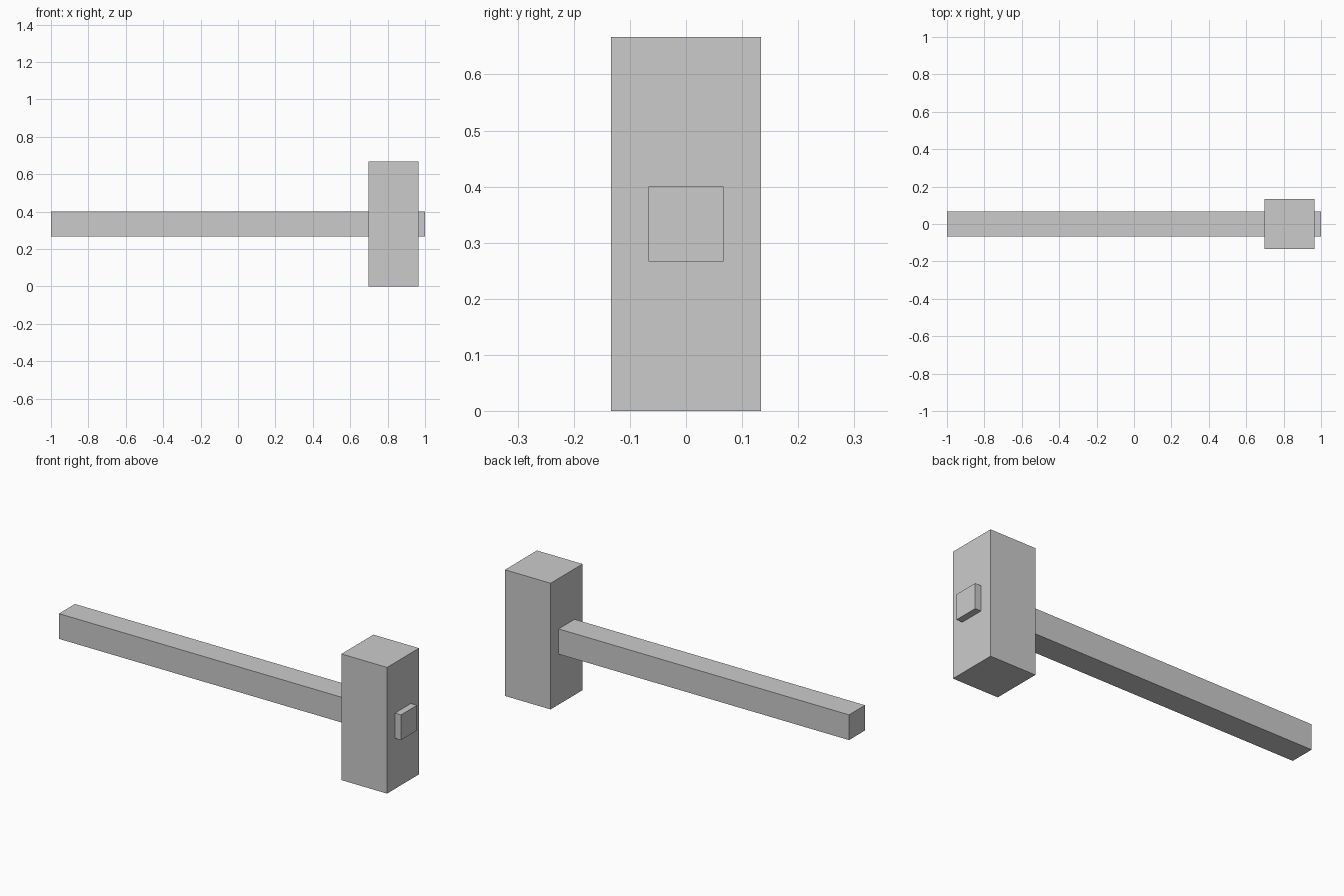
import bpy

cube = bpy.data.objects.get("Cube")
if cube:
    bpy.data.objects.remove(cube, do_unlink=True)

# Single plain grey
grey = bpy.data.materials.new("plain_grey")
grey.use_nodes = True
colour = (0.6, 0.6, 0.6, 1)
grey.diffuse_color = colour
grey.node_tree.nodes["Principled BSDF"].inputs["Base Color"].default_value = colour


def box(name, centre, size):
    bpy.ops.mesh.primitive_cube_add(size=1, location=centre)
    part = bpy.context.object
    part.name = name
    part.scale = size
    bpy.ops.object.transform_apply(location=False, rotation=False, scale=True)
    part.data.materials.append(grey)
    return part


MID = 0.3333

# Long square handle, passing right through the head
box("handle", (0, 0, MID), (2, 0.1333, 0.1333))

# Upright hammer head
box("head", (0.8315, 0, MID), (0.2667, 0.2667, 0.6667))
